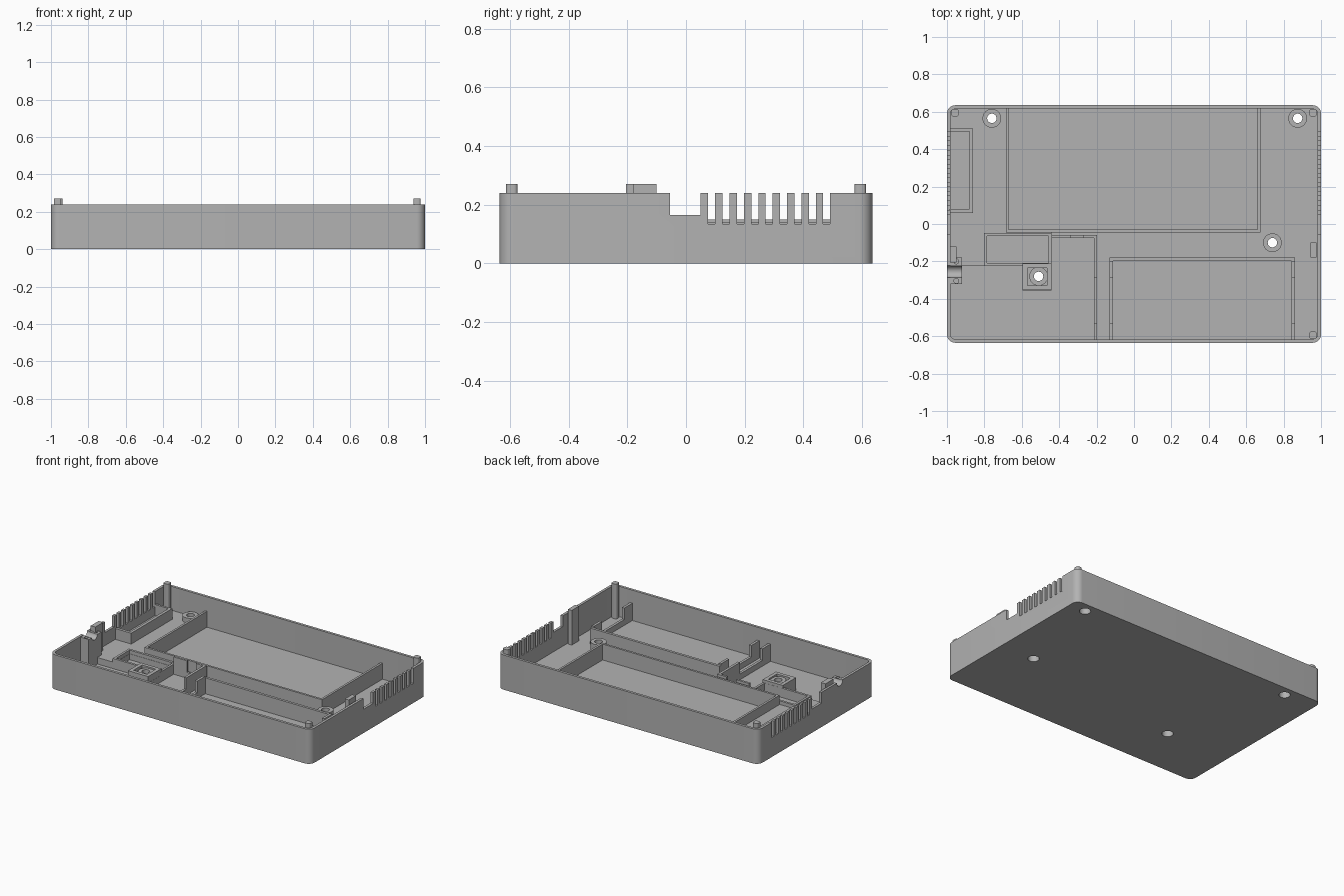
import bpy
import bmesh
import math
from mathutils import Matrix, Vector

default_cube = bpy.data.objects.get("Cube")
if default_cube:
    bpy.data.objects.remove(default_cube, do_unlink=True)

GREY = (0.45, 0.45, 0.45, 1.0)
plastic = bpy.data.materials.new("grey_plastic")
plastic.use_nodes = True
plastic.diffuse_color = GREY
plastic.node_tree.nodes["Principled BSDF"].inputs["Base Color"].default_value = GREY

WALL_TOP, PIN_TOP, FLOOR, DECK, RIB = 0.24, 0.27, 0.03, 0.075, 0.14
HALF_X, HALF_Y, WALL = 1.0, 0.635, 0.018
IN_X, IN_Y = HALF_X - WALL, HALF_Y - WALL
SINK = 0.005  # parts are rooted slightly into what carries them


def finish(name, bm):
    """Turn a bmesh into a grey object."""
    bmesh.ops.recalc_face_normals(bm, faces=bm.faces)
    mesh = bpy.data.meshes.new(name)
    bm.to_mesh(mesh)
    bm.free()
    mesh.materials.append(plastic)
    obj = bpy.data.objects.new(name, mesh)
    bpy.context.collection.objects.link(obj)
    return obj


def add_box(bm, x0, x1, y0, y1, z0, z1):
    middle = Vector((x0 + x1, y0 + y1, z0 + z1)) / 2
    size = Matrix.Diagonal((x1 - x0, y1 - y0, z1 - z0, 1))
    bmesh.ops.create_cube(bm, size=1, matrix=Matrix.Translation(middle) @ size)


def add_cylinder(bm, centre, radius, depth, rotation=Matrix()):
    bmesh.ops.create_cone(bm, cap_ends=True, segments=32, radius1=radius, radius2=radius,
                          depth=depth, matrix=Matrix.Translation(centre) @ rotation)


def add_prism(bm, outline, z0, z1):
    base = bm.faces.new([bm.verts.new((x, y, z0)) for x, y in outline])
    top = bmesh.ops.extrude_face_region(bm, geom=[base])["geom"]
    moved = [v for v in top if isinstance(v, bmesh.types.BMVert)]
    bmesh.ops.translate(bm, verts=moved, vec=(0, 0, z1 - z0))
    if base.is_valid is False or not any(f.normal.z for f in bm.faces):
        bm.normal_update()


def rounded(half_x, half_y, radius, steps=8):
    """Outline of a rounded rectangle."""
    points = []
    for quarter, (sx, sy) in enumerate([(1, 1), (-1, 1), (-1, -1), (1, -1)]):
        for i in range(steps + 1):
            a = (quarter + i / steps) * math.pi / 2
            points.append((sx * (half_x - radius) + radius * math.cos(a),
                           sy * (half_y - radius) + radius * math.sin(a)))
    return points


def prism(name, outline, z0, z1):
    bm = bmesh.new()
    add_prism(bm, outline, z0, z1)
    # close the base if the extrusion consumed it
    open_edges = [e for e in bm.edges if e.is_boundary]
    if open_edges:
        bmesh.ops.holes_fill(bm, edges=open_edges)
    return finish(name, bm)


def boxes(name, *sizes):
    bm = bmesh.new()
    for size in sizes:
        add_box(bm, *size)
    return finish(name, bm)


def cut(obj, cutter):
    mod = obj.modifiers.new("cut", 'BOOLEAN')
    mod.operation, mod.solver, mod.object = 'DIFFERENCE', 'EXACT', cutter
    bpy.context.view_layer.objects.active = obj
    bpy.ops.object.modifier_apply(modifier=mod.name)


def smooth(obj):
    bpy.ops.object.select_all(action='DESELECT')
    obj.select_set(True)
    bpy.context.view_layer.objects.active = obj
    bpy.ops.object.shade_smooth_by_angle(angle=math.radians(30))


def frame(name, x0, x1, y0, y1, t, z0, z1):
    """Four thin walls around a rectangle."""
    return boxes(name, (x0, x1, y0, y0 + t, z0, z1), (x0, x1, y1 - t, y1, z0, z1),
                 (x0, x0 + t, y0 + t, y1 - t, z0, z1), (x1 - t, x1, y0 + t, y1 - t, z0, z1))


# Tray shell, raised deck on one side and the cable clip block
shell = prism("tray_shell", rounded(HALF_X, HALF_Y, 0.045), 0, WALL_TOP)
cavity = prism("cavity_cutter", rounded(IN_X, IN_Y, 0.03), FLOOR, 0.5)
cut(shell, cavity)

deck_edge, wall_x = -0.225, -IN_X - SINK
deck = prism("raised_deck", [
    (wall_x, deck_edge), (-0.595, deck_edge), (-0.595, -0.355), (-0.44, -0.355),
    (-0.44, -0.045), (-0.685, -0.045), (-0.685, IN_Y), (wall_x, IN_Y)], FLOOR - SINK, DECK)
clip = boxes("cable_clip", (-0.99, -0.92, -0.32, -0.18, FLOOR - SINK, WALL_TOP - SINK))

# One cutter with vents, side notches, screw holes, cable channel and deck pocket
SCREWS = [(-0.76, 0.565), (0.875, 0.565), (0.74, -0.1), (-0.51, -0.28)]
bm = bmesh.new()
add_box(bm, -1.1, 1.1, -0.055, 0.05, 0.165, 0.4)
for i in range(9):
    y = 0.0875 + i * 0.049
    add_box(bm, -1.1, 1.1, y - 0.012, y + 0.012, 0.135, 0.4)
for x, y in SCREWS:
    add_cylinder(bm, (x, y, 0), 0.036, 0.3)
add_cylinder(bm, (-1, -0.255, WALL_TOP), 0.032, 0.3, Matrix.Rotation(math.pi / 2, 4, 'Y'))
for y in (-0.2, -0.304):
    add_cylinder(bm, (-0.95, y, WALL_TOP), 0.013, 0.1)
add_box(bm, -0.785, -0.455, -0.21, -0.065, FLOOR + SINK, 0.2)
cutter = finish("opening_cutter", bm)
for part in (shell, deck, clip):
    cut(part, cutter)
    smooth(part)
for helper in (cavity, cutter):
    bpy.data.objects.remove(helper, do_unlink=True)

# Screw bosses with a wide recess from below
for n, (x, y) in enumerate(SCREWS):
    bm = bmesh.new()
    profile = [(0.05, SINK), (0.05, 0.11), (0.025, 0.11), (0.025, 0.06), (0.036, 0.06), (0.036, SINK)]
    ring = [bm.verts.new((r, 0, z)) for r, z in profile]
    edges = [bm.edges.new((a, b)) for a, b in zip(ring, ring[1:] + ring[:1])]
    bmesh.ops.spin(bm, geom=ring + edges, cent=(0, 0, 0), axis=(0, 0, 1),
                   angle=math.tau, steps=32, use_duplicate=False)
    bmesh.ops.remove_doubles(bm, verts=bm.verts, dist=0.0001)
    boss = finish(f"screw_boss_{n + 1}", bm)
    boss.location = (x, y, 0)
    smooth(boss)

# Ribs of the large rear bay
root = FLOOR - SINK
boxes("rear_bay_ribs",
      (-0.685, 0.675, -0.045, -0.03, root, RIB),
      (-0.685, -0.67, -0.03, IN_Y + SINK, root, RIB),
      (0.66, 0.675, -0.03, IN_Y + SINK, root, RIB))

# Side pocket behind the vents
boxes("vent_pocket_ribs",
      (wall_x, -0.86, 0.06, 0.08, root, 0.15),
      (wall_x, -0.86, 0.495, 0.51, root, 0.15),
      (-0.88, -0.86, 0.08, 0.495, root, 0.15))


# Ribs running to the front wall: tall at the ends, low in the middle
def stepped_rib(name, x, y_back):
    front = -IN_Y - SINK
    boxes(name, (x, x + 0.018, -0.285, y_back, root, 0.15),
          (x, x + 0.018, -0.53, -0.285, root, 0.07),
          (x, x + 0.018, front, -0.53, root, 0.15))


stepped_rib("divider_rib", -0.215, -0.075)
stepped_rib("front_bay_rib_inner", -0.13, -0.198)
stepped_rib("front_bay_rib_outer", 0.843, -0.198)
boxes("front_bay_back_rib", (-0.13, 0.861, -0.198, -0.18, root, RIB))
boxes("divider_back_rib",
      (-0.44, -0.34, -0.075, -0.06, root, 0.15),
      (-0.34, -0.27, -0.075, -0.06, root, 0.07),
      (-0.27, -0.197, -0.075, -0.06, root, 0.15))

# Rims on the raised deck
frame("module_rim", -0.803, -0.44, -0.225, -0.047, 0.016, DECK - SINK, 0.1)
frame("boss_rim", -0.595, -0.441, -0.354, -0.21, 0.025, DECK - SINK, 0.12)

# Snap tabs on both side walls
boxes("snap_tab_left", (0.945, 0.975, -0.18, -0.1, root, PIN_TOP))
boxes("snap_tab_right", (-0.985, -0.95, -0.205, -0.12, root, PIN_TOP))

# Corner locating posts, rounded toward the wall corner
for name, sx, sy in [("back_left", 1, 1), ("back_right", -1, 1), ("front_left", 1, -1)]:
    post = prism(f"corner_post_{name}", [(sx * (0.957 + x), sy * (0.594 + y))
                 for x, y in rounded(0.02, 0.02, 0.012, 4)], root, PIN_TOP)
    smooth(post)
